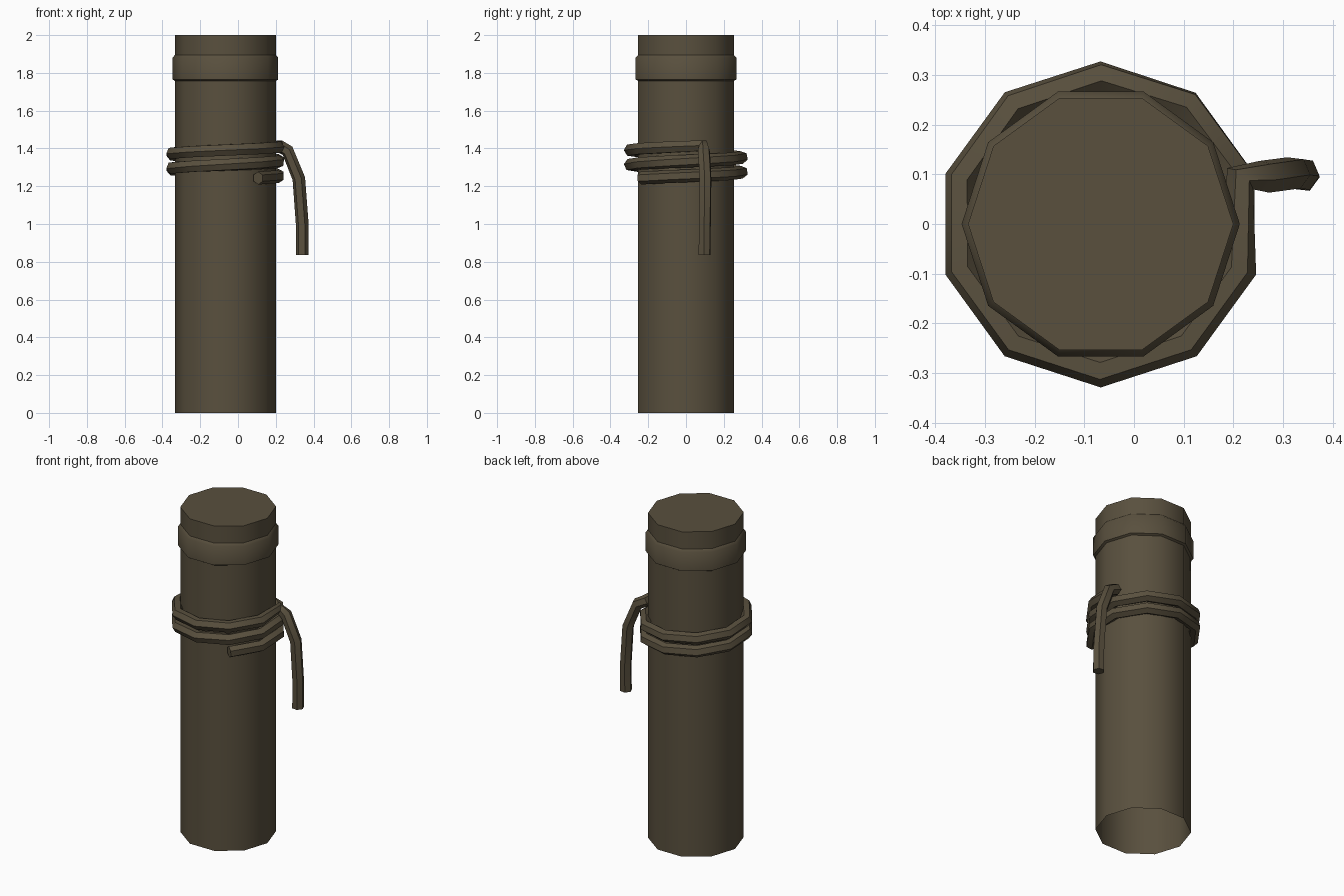
import bpy, bmesh, math
from mathutils import Vector

if "Cube" in bpy.data.objects:
    bpy.data.objects.remove(bpy.data.objects["Cube"])

CX = -0.067          # post axis
STEP = math.radians(36)

mat = bpy.data.materials.new("dark weathered wood")
mat.diffuse_color = (0.100, 0.080, 0.048, 1)
mat.use_nodes = True
mat.node_tree.nodes["Principled BSDF"].inputs["Base Color"].default_value = mat.diffuse_color


def finish(name, bm, seam=False):
    me = bpy.data.meshes.new(name)
    bm.to_mesh(me)
    bm.free()
    me.materials.append(mat)
    ob = bpy.data.objects.new(name, me)
    bpy.context.collection.objects.link(ob)
    bpy.ops.object.select_all(action='DESELECT')
    ob.select_set(True)
    bpy.context.view_layer.objects.active = ob
    bpy.ops.object.shade_smooth_by_angle(angle=math.radians(40))
    # hard vertical seam on the front of the post
    if seam:
        sharp = me.attributes.get("sharp_edge") or me.attributes.new("sharp_edge", 'BOOLEAN', 'EDGE')
        for e in me.edges:
            a, b = (me.vertices[i].co for i in e.vertices)
            if abs(a.z - b.z) > 1 and a.y < -0.2 and a.x > CX:
                sharp.data[e.index].value = True
    return ob


def lathe(name, profile, cap_top=False, seam=False):
    """Ten-sided surface of revolution around the post axis."""
    bm = bmesh.new()
    rings = [[bm.verts.new((CX + r * math.cos(i * STEP), r * math.sin(i * STEP), z))
              for i in range(10)] for r, z in profile]
    for lo, hi in zip(rings, rings[1:]):
        for i in range(10):
            j = (i + 1) % 10
            bm.faces.new((lo[i], lo[j], hi[j], hi[i]))
    if cap_top:
        bm.faces.new(rings[-1])
    return finish(name, bm, seam)


def tube(name, points, radius, sides=6):
    """Sweep a hexagon along a path, mitred at the bends, capped at both ends."""
    bm = bmesh.new()
    pts = [Vector(p) for p in points]
    rings, side = [], None
    for k, p in enumerate(pts):
        d_in = (p - pts[k - 1]).normalized() if k else (pts[1] - p).normalized()
        d_out = (pts[k + 1] - p).normalized() if k < len(pts) - 1 else d_in
        t = (d_in + d_out).normalized()
        if side is None:
            side = t.cross(Vector((0, 0, 1)))
        side = (side - t * side.dot(t)).normalized()
        up = t.cross(side)
        rings.append([bm.verts.new(p + radius * (math.cos(a) * side + math.sin(a) * up))
                      for a in (math.tau * (i + 0.5) / sides for i in range(sides))])
    for lo, hi in zip(rings, rings[1:]):
        for i in range(sides):
            j = (i + 1) % sides
            bm.faces.new((lo[i], lo[j], hi[j], hi[i]))
    bm.faces.new(rings[0][::-1])
    bm.faces.new(rings[-1])
    bmesh.ops.recalc_face_normals(bm, faces=bm.faces)
    return finish(name, bm)


# Post, open underneath
lathe("post", [(0.267, 0), (0.267, 2)], cap_top=True, seam=True)

# Raised band near the top
lathe("band", [(0.262, 1.755), (0.280, 1.765), (0.280, 1.880), (0.266, 1.896), (0.262, 1.896)])

# Rope: rising coil of 2.2 turns, then the loose end hanging down
coil = []
for k in range(23):
    a = math.radians(-54) + k * STEP
    coil.append((CX + 0.295 * math.cos(a), 0.295 * math.sin(a), 1.243 + 0.0078 * k))
loose_end = [(0.262, 0.095, 1.388), (0.322, 0.103, 1.240), (0.340, 0.100, 1.0), (0.340, 0.098, 0.835)]
tube("rope", coil + loose_end, 0.034)
